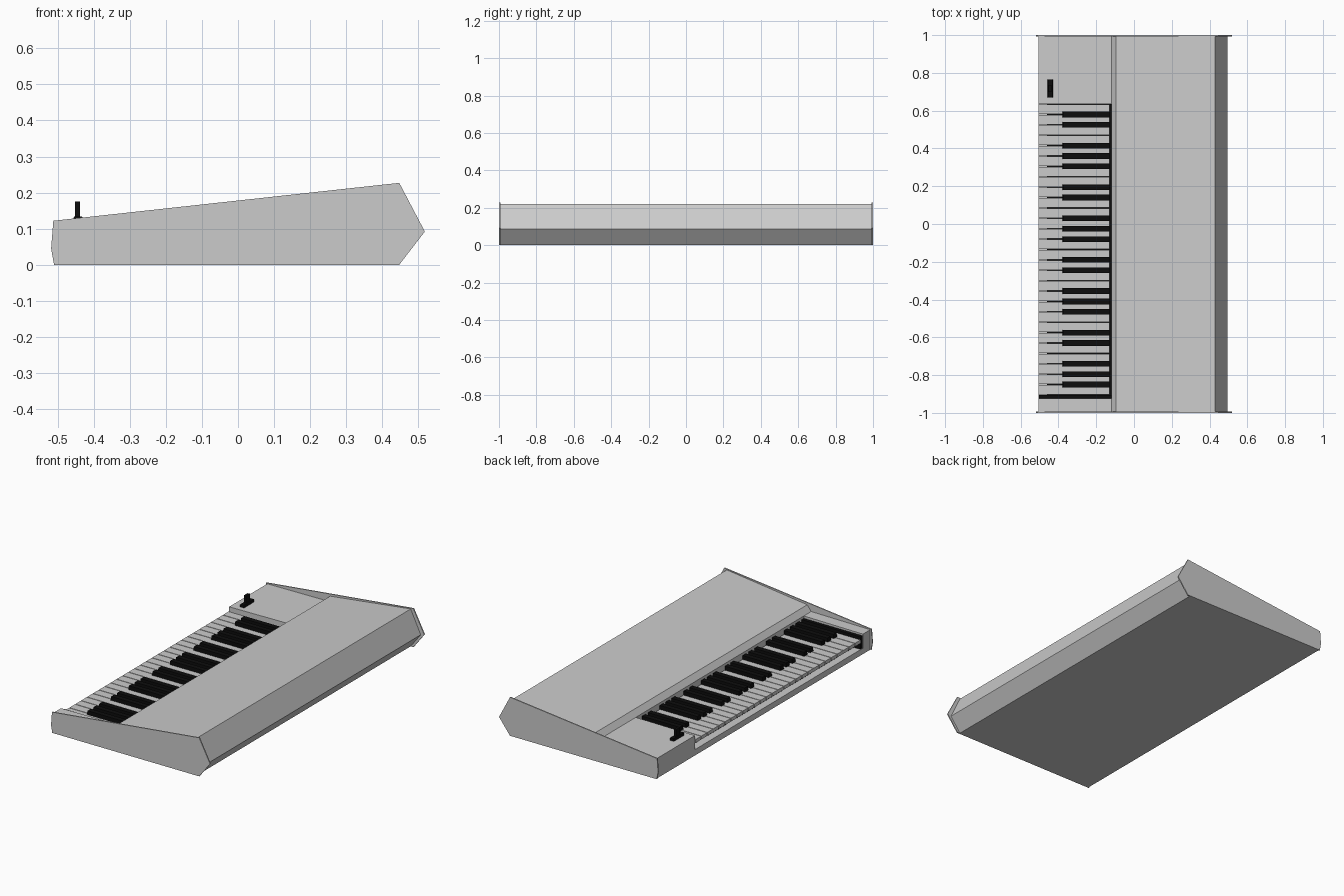
import bpy
import bmesh

cube = bpy.data.objects.get("Cube")
if cube:
    bpy.data.objects.remove(cube, do_unlink=True)


def material(name, value):
    mat = bpy.data.materials.new(name)
    mat.use_nodes = True
    colour = (value, value, value, 1)
    mat.diffuse_color = colour
    mat.node_tree.nodes["Principled BSDF"].inputs["Base Color"].default_value = colour
    return mat


GREY = material("light grey", 0.6)
BLACK = material("black", 0.004)


def finish(name, bm, mat):
    bmesh.ops.recalc_face_normals(bm, faces=bm.faces[:])
    mesh = bpy.data.meshes.new(name)
    bm.to_mesh(mesh)
    bm.free()
    mesh.materials.append(mat)
    obj = bpy.data.objects.new(name, mesh)
    bpy.context.collection.objects.link(obj)
    return obj


def add_prism(bm, profile, y0, y1):
    """Extrude an x-z outline along y."""
    face = bm.faces.new([bm.verts.new((x, y0, z)) for x, z in profile])
    out = bmesh.ops.extrude_face_region(bm, geom=[face])
    moved = [v for v in out["geom"] if isinstance(v, bmesh.types.BMVert)]
    bmesh.ops.translate(bm, verts=moved, vec=(0, y1 - y0, 0))


def prism(name, profile, y0, y1, mat=GREY):
    bm = bmesh.new()
    add_prism(bm, profile, y0, y1)
    return finish(name, bm, mat)


def rect(x0, x1, z0, z1):
    return [(x0, z0), (x1, z0), (x1, z1), (x0, z1)]


FRONT, HINGE = -0.505, -0.12      # player edge and rear of the keys
KEYS_TOP, PITCH = 0.635, 0.055    # start of the lowest key, white key spacing
KEYS_END = KEYS_TOP - 28 * PITCH
INNER = 0.993                     # inside of the end plates

# Main case with raised sloping panel and pointed back
prism("case", [(HINGE, 0), (HINGE, 0.122), (-0.095, 0.155), (0.43, 0.22),
               (0.495, 0.085), (0.43, 0)], -INNER, INNER)

# Low rail under the keys, with a block at either end of the keyboard
prism("front_rail", rect(FRONT, HINGE, 0, 0.035), -INNER, INNER)
block = [(FRONT, 0.035), (HINGE, 0.035), (HINGE, 0.122), (FRONT, 0.118)]
prism("left_hand_block", block, KEYS_TOP + 0.004, INNER)
prism("right_hand_block", block, -INNER, KEYS_END - 0.02)

# Thin end plates
plate = [(-0.51, 0), (-0.518, 0.045), (-0.512, 0.122), (0.447, 0.227),
         (0.518, 0.092), (0.447, 0)]
for name, y in (("left_hand_end_plate", INNER), ("right_hand_end_plate", -1)):
    prism(name, plate, y, y + 1 - INNER)

# Dark key bed and the filler strip after the last key
prism("key_bed", rect(-0.46, HINGE, 0.035, 0.07), KEYS_END, KEYS_TOP, BLACK)
prism("key_filler", rect(FRONT + 0.002, HINGE, 0.035, 0.108),
      KEYS_END - 0.02, KEYS_END, BLACK)

# White keys overhang the rail; black keys follow the octave pattern
white, black = bmesh.new(), bmesh.new()
for i in range(28):
    y = KEYS_TOP - i * PITCH
    add_prism(white, rect(FRONT, -0.13, 0.072, 0.092), y - PITCH + 0.002, y - 0.002)
    if i % 7 not in (2, 6):
        sharp = [(-0.38, 0.08), (-0.13, 0.08), (-0.13, 0.115), (-0.375, 0.115)]
        add_prism(black, sharp, y - PITCH - 0.015, y - PITCH + 0.015)
finish("white_keys", white, GREY)
finish("black_keys", black, BLACK)

# Control lever on a wedge-shaped foot
prism("lever_foot", [(-0.457, 0.118), (-0.43, 0.118), (-0.432, 0.134),
                     (-0.455, 0.134)], 0.67, 0.765, BLACK)
prism("lever_stick", rect(-0.452, -0.438, 0.13, 0.176), 0.70, 0.735, BLACK)
